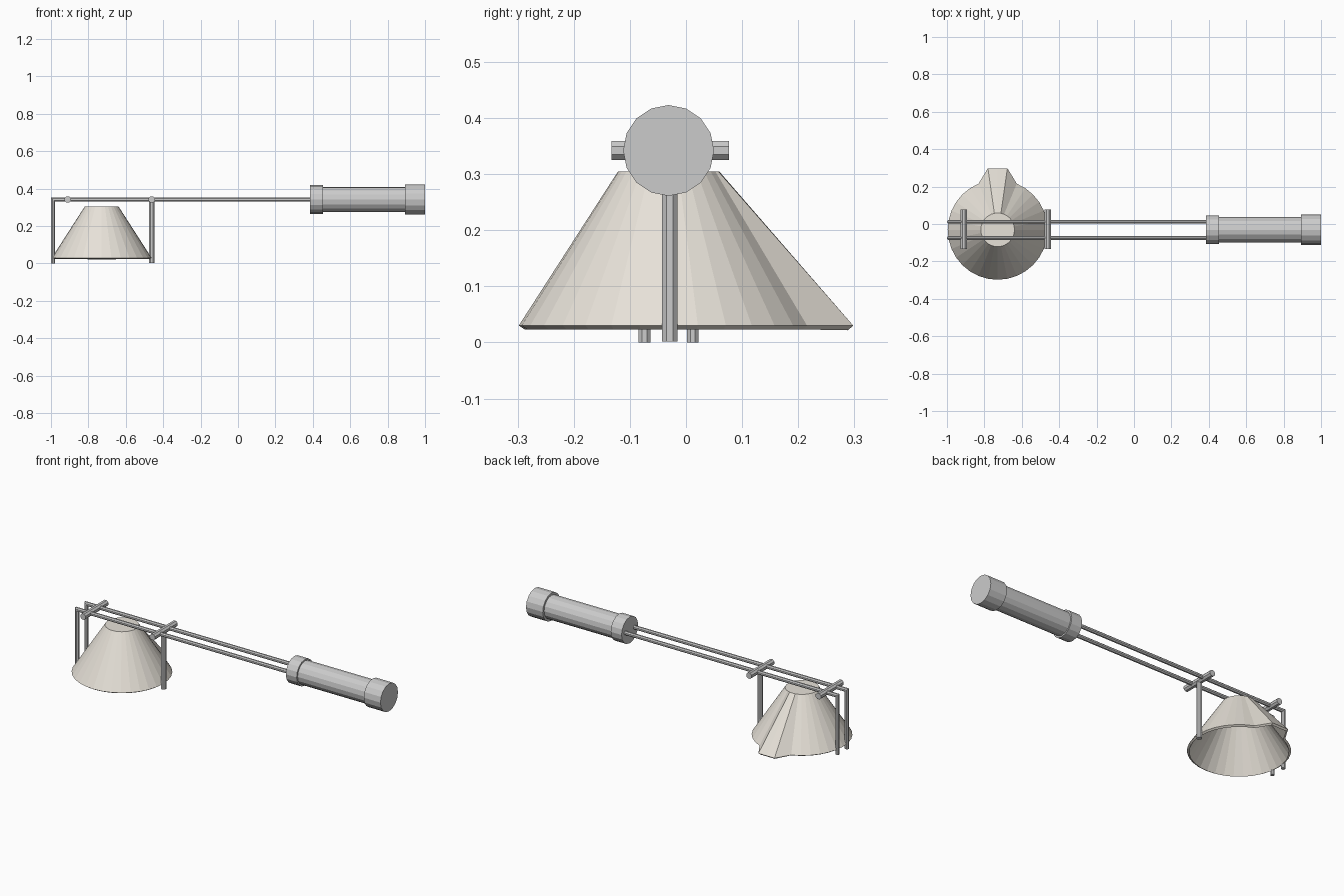
import bpy, bmesh
from math import cos, sin, pi
from mathutils import Vector

if "Cube" in bpy.data.objects:
    bpy.data.objects.remove(bpy.data.objects["Cube"])

CY, RZ = -0.031, 0.342        # shared handle axis: y and z
CUP_X = -0.729


def make_object(name, bm):
    bmesh.ops.recalc_face_normals(bm, faces=bm.faces)
    mesh = bpy.data.meshes.new(name)
    bm.to_mesh(mesh)
    bm.free()
    obj = bpy.data.objects.new(name, mesh)
    bpy.context.collection.objects.link(obj)
    return obj


def loft(name, rings, cap_first=True, cap_last=True):
    """Skin a list of equally sized point rings."""
    bm = bmesh.new()
    loops = [[bm.verts.new(p) for p in ring] for ring in rings]
    for a, b in zip(loops, loops[1:]):
        for i in range(len(a)):
            j = (i + 1) % len(a)
            bm.faces.new((a[i], a[j], b[j], b[i]))
    if cap_first:
        bm.faces.new(loops[0])
    if cap_last:
        bm.faces.new(loops[-1])
    return make_object(name, bm)


def circle(r, n, phase=0.0):
    return [(r * cos(2 * pi * i / n + phase), r * sin(2 * pi * i / n + phase)) for i in range(n)]


def rod(name, start, end, r, n=8):
    start, end = Vector(start), Vector(end)
    turn = Vector((0, 0, 1)).rotation_difference(end - start)
    rings = [[p + turn @ Vector((a, b, 0)) for a, b in circle(r, n, pi / n)] for p in (start, end)]
    return loft(name, rings)


# Cone cup, open below, with three rim points drawn out into a spout
N = 32
bottom = [Vector((CUP_X + x, CY + y, 0.03)) for x, y in circle(0.267, N)]
top = [Vector((CUP_X + x, CY + y, 0.305)) for x, y in circle(0.09, N)]
for i in (N // 4 - 1, N // 4, N // 4 + 1):
    bottom[i].y = 0.298
cup = loft("cup", [bottom, top], cap_first=False)
shell = cup.modifiers.new("wall", 'SOLIDIFY')
shell.thickness = 0.013
shell.offset = -1
cream = bpy.data.materials.new("cream")
cream.diffuse_color = (0.80, 0.76, 0.69, 1)
cream.use_nodes = True
cream.node_tree.nodes["Principled BSDF"].inputs["Base Color"].default_value = cream.diffuse_color
cup.data.materials.append(cream)

# Twin rails, each bent down into a front leg with a mitred corner
for side, y in (("near", CY - 0.043), ("far", CY + 0.043)):
    sec = circle(0.0115, 8, pi / 8)
    x = -0.9885
    loft("rail_" + side, [
        [(x + a, y + b, 0.0) for a, b in sec],
        [(x + a, y + b, RZ - a) for a, b in sec],
        [(0.40, y + b, RZ - a) for a, b in sec]])

# Cross bars and the single rear leg
for name, x in (("cross_bar_outer", -0.91), ("cross_bar_inner", -0.461)):
    rod(name, (x, -0.133, RZ), (x, 0.077, RZ), 0.0185)
rod("rear_leg", (-0.461, CY + 0.002, 0.002), (-0.461, CY + 0.002, RZ), 0.015)

# Stepped handle grip with two collars, sixteen sided
profile = [(0.385, 0.077), (0.455, 0.077), (0.455, 0.068),
           (0.892, 0.068), (0.892, 0.081), (1.0, 0.081)]
loft("handle", [[(x, CY + a, RZ + b) for a, b in circle(r, 16)] for x, r in profile])
